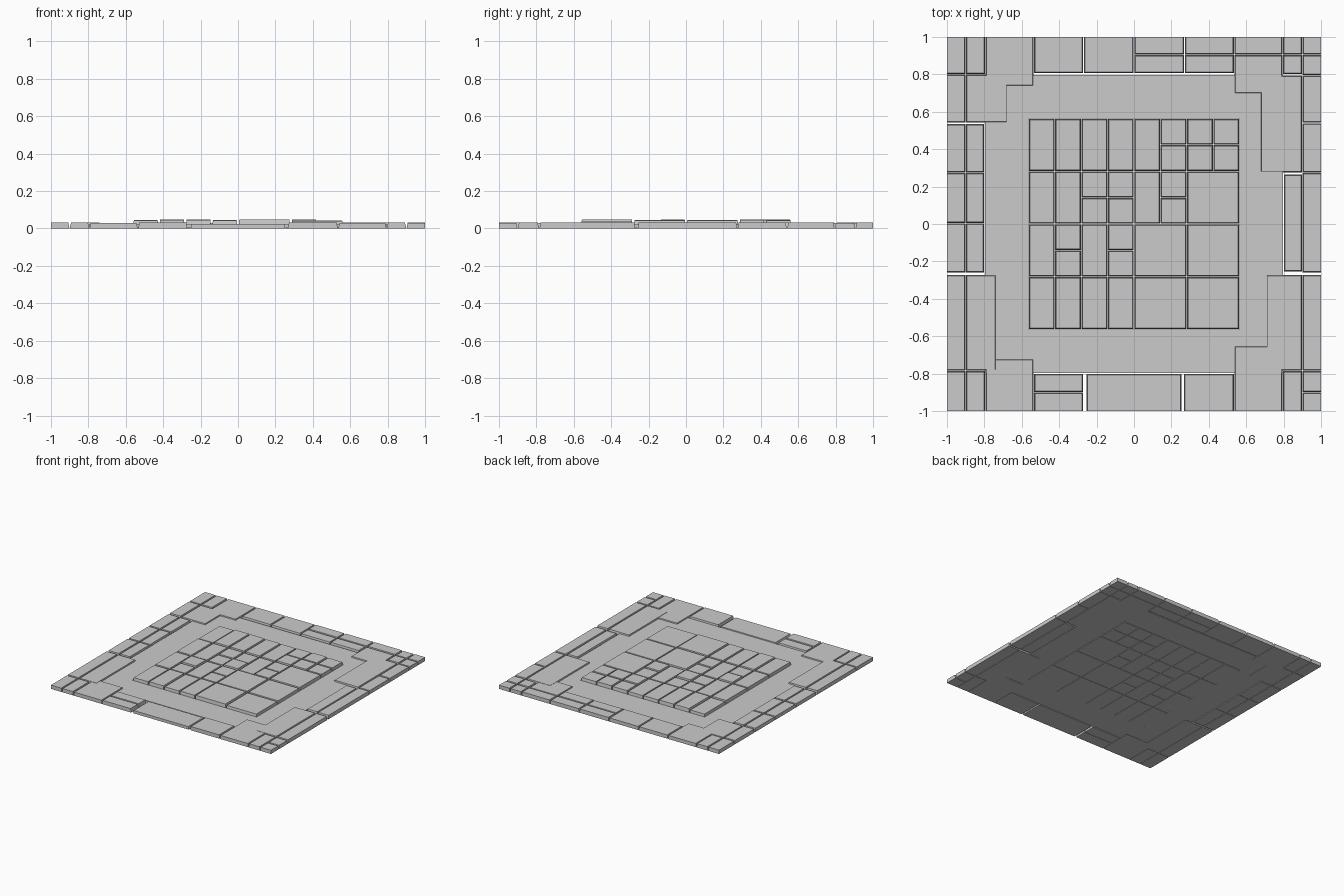
import bpy, bmesh, random

random.seed(4)
cube = bpy.data.objects.get("Cube")
if cube:
    bpy.data.objects.remove(cube, do_unlink=True)

stone = bpy.data.materials.new("grey_stone")
stone.use_nodes = True
GREY = (0.6, 0.6, 0.6, 1)
stone.diffuse_color = GREY
stone.node_tree.nodes["Principled BSDF"].inputs["Base Color"].default_value = GREY


def finish(name, bm):
    bmesh.ops.recalc_face_normals(bm, faces=bm.faces)
    mesh = bpy.data.meshes.new(name)
    bm.to_mesh(mesh)
    bm.free()
    mesh.materials.append(stone)
    obj = bpy.data.objects.new(name, mesh)
    bpy.context.collection.objects.link(obj)


def slab(name, x0, x1, y0, y1, top, taper=0.007, bottom=0.0):
    """Stone block whose sides lean inwards; outer tile edges stay upright."""
    bm = bmesh.new()
    bmesh.ops.create_cube(bm, size=1)
    gap = 0.0015
    for v in bm.verts:
        inset = taper if v.co.z > 0 else gap
        sx, sy = (1 if v.co.x > 0 else -1), (1 if v.co.y > 0 else -1)
        x, y = (x1 if sx > 0 else x0), (y1 if sy > 0 else y0)
        v.co.x = x if abs(x) == 1 else x - sx * inset
        v.co.y = y if abs(y) == 1 else y - sy * inset
        v.co.z = top if v.co.z > 0 else bottom
    finish(name, bm)


def rim(name, xs, ys, top=0.031):
    """Grid of border stones between the given x and y joints."""
    for x0, x1 in zip(xs, xs[1:]):
        for y0, y1 in zip(ys, ys[1:]):
            slab(name, x0, x1, y0, y1, top + random.uniform(-0.001, 0.001))


# Low walkway between the border and the raised centre
bm = bmesh.new()
loops = []
for half in (0.797, 0.565):
    for z in (0.002, 0.021):
        loops.append([bm.verts.new((half * a, half * b, z))
                      for a, b in ((-1, -1), (1, -1), (1, 1), (-1, 1))])
for a, b in ((0, 1), (1, 3), (3, 2), (2, 0)):
    for i in range(4):
        j = (i + 1) % 4
        bm.faces.new((loops[a][i], loops[a][j], loops[b][j], loops[b][i]))
finish("walkway", bm)

# Border stones, side by side
rim("left_stone", (-1, -0.9, -0.8), (-0.26, 0.005, 0.275, 0.535))
rim("right_outer_stone", (0.9, 1), (-0.26, 0.275, 0.54, 0.795, 0.905, 1))
rim("right_inner_stone", (0.8, 0.9), (-0.255, 0.265))
rim("back_stone", (-0.535, -0.27, 0), (0.805, 1))
rim("back_split_stone", (0, 0.27, 0.535), (0.805, 0.905, 1))
rim("front_split_stone", (-0.535, -0.27), (-1, -0.9, -0.8))
rim("front_low_stone", (-0.255, 0.255), (-1, -0.8), 0.024)
rim("front_stone", (0.265, 0.535), (-1, -0.8))

# Corner stones
rim("back_left_corner_stone", (-1, -0.9, -0.795), (0.8, 1))
rim("back_right_corner_stone", (0.795, 0.9), (0.8, 0.905, 1))
rim("front_left_corner_stone", (-1, -0.9, -0.795), (-1, -0.785))
rim("front_right_corner_stone", (0.795, 0.9), (-1, -0.785))
rim("front_right_small_stone", (0.9, 1), (-1, -0.9, -0.785))

# Stepped stones: overlapping pairs turning each corner
LOW, HIGH = 0.030, 0.032
slab("back_left_step_a", -0.795, -0.535, 0.735, 1, LOW)
slab("back_left_step_b", -0.9, -0.675, 0.54, 0.8, LOW)
slab("back_left_edge_stone", -1, -0.9, 0.54, 0.8, HIGH)
slab("back_right_edge_stone", 0.535, 0.795, 0.905, 1, HIGH)
slab("back_right_step_a", 0.535, 0.795, 0.695, 0.905, LOW)
slab("back_right_step_b", 0.675, 0.9, 0.275, 0.795, HIGH)
slab("front_left_step_a", -0.795, -0.535, -1, -0.72, LOW)
slab("front_left_step_b", -0.9, -0.735, -0.785, -0.27, HIGH)
slab("front_left_edge_stone", -1, -0.9, -0.785, -0.27, HIGH)
slab("front_right_step_a", 0.535, 0.795, -1, -0.65, LOW)
slab("front_right_step_b", 0.705, 0.9, -0.785, -0.27, HIGH)
slab("front_right_edge_stone", 0.9, 1, -0.785, -0.27, HIGH)

# Raised centre: F = full stone, S = split stone, B = double-width stone
CELL = 0.141
ROWS = ("FFFFFSSS", "FFSSFSB", "FSFSBB", "FFFFBB")
for r, row in enumerate(ROWS):
    y1 = (4 - 2 * r) * CELL
    x = -4 * CELL
    for kind in row:
        width = 2 * CELL if kind == "B" else CELL
        cuts = (y1 - 2 * CELL, y1 - CELL, y1) if kind == "S" else (y1 - 2 * CELL, y1)
        for y0, y2 in zip(cuts, cuts[1:]):
            slab("centre_stone", x, x + width, y0, y2, random.uniform(0.039, 0.048))
        x += width
